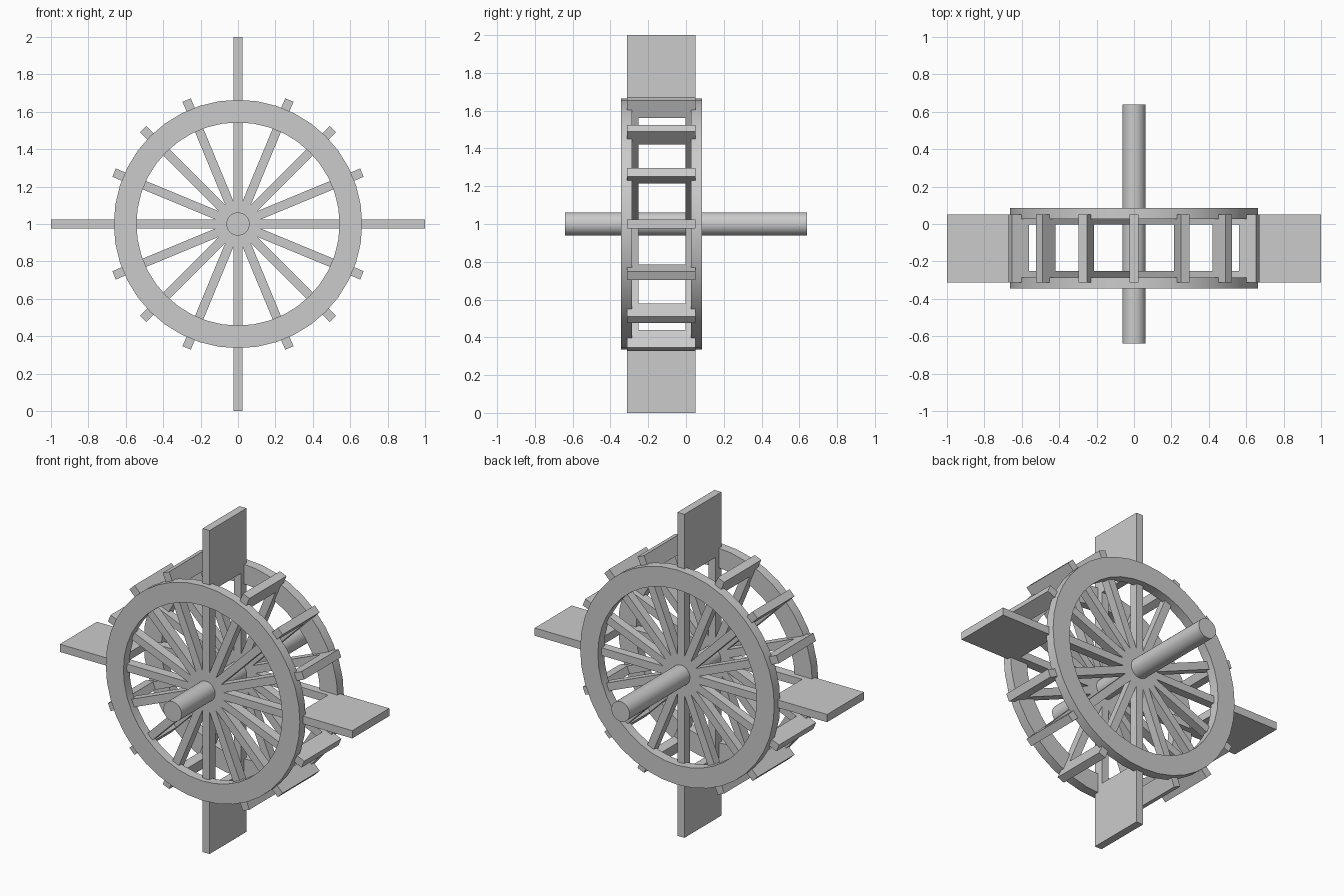
import bpy, bmesh
from math import pi, cos, sin
from mathutils import Matrix, Vector

if "Cube" in bpy.data.objects:
    bpy.data.objects.remove(bpy.data.objects["Cube"])

HUB = Vector((0, 0, 1))
Y0, Y1 = -0.312, 0.05      # paddle span along the axle
HALF = 0.024               # half thickness of spokes and paddles
N = 16


def finish(name, bm, smooth=False):
    bmesh.ops.recalc_face_normals(bm, faces=bm.faces)
    me = bpy.data.meshes.new(name)
    bm.to_mesh(me)
    bm.free()
    ob = bpy.data.objects.new(name, me)
    bpy.context.collection.objects.link(ob)
    if smooth:
        bpy.ops.object.select_all(action='DESELECT')
        ob.select_set(True)
        bpy.context.view_layer.objects.active = ob
        bpy.ops.object.shade_smooth_by_angle(angle=pi / 6)
    return ob


def radial_box(bm, angle, r0, r1, y0, y1):
    """Box running outward from the hub at the given angle."""
    m = (Matrix.Translation(HUB) @ Matrix.Rotation(-angle, 4, 'Y')
         @ Matrix.Translation(((r0 + r1) / 2, (y0 + y1) / 2, 0))
         @ Matrix.Diagonal((r1 - r0, y1 - y0, 2 * HALF, 1)))
    bmesh.ops.create_cube(bm, size=1, matrix=m)


def rim(name, y0, y1, r_in=0.543, r_out=0.664, seg=40):
    bm = bmesh.new()
    rings = []
    for r, y in ((r_out, y0), (r_out, y1), (r_in, y1), (r_in, y0)):
        rings.append([bm.verts.new((r * cos(2 * pi * i / seg), y, 1 + r * sin(2 * pi * i / seg)))
                      for i in range(seg)])
    for k in range(4):
        a, b = rings[k], rings[(k + 1) % 4]
        for i in range(seg):
            j = (i + 1) % seg
            bm.faces.new((a[i], a[j], b[j], b[i]))
    return finish(name, bm, True)


def spokes(name, y0, y1):
    bm = bmesh.new()
    for i in range(N):
        radial_box(bm, 2 * pi * i / N, 0, 0.63, y0, y1)
    return finish(name, bm)


# Two rims with their spokes
rim("front_rim", -0.344, -0.286)
rim("back_rim", 0.026, 0.086)
spokes("front_spokes", Y0, Y0 + 0.06)
spokes("back_spokes", Y1 - 0.053, Y1)

# Four long paddles, short rungs between them
for i in range(N):
    bm = bmesh.new()
    long = i % 4 == 0
    radial_box(bm, 2 * pi * i / N, 0.618, 1.0 if long else 0.717, Y0, Y1)
    finish("paddle" if long else "rung", bm)

# Axle
bm = bmesh.new()
bmesh.ops.create_cone(bm, cap_ends=True, segments=32, radius1=0.062, radius2=0.062, depth=1.28,
                      matrix=Matrix.Translation(HUB) @ Matrix.Rotation(pi / 2, 4, 'X'))
finish("axle", bm, True)
